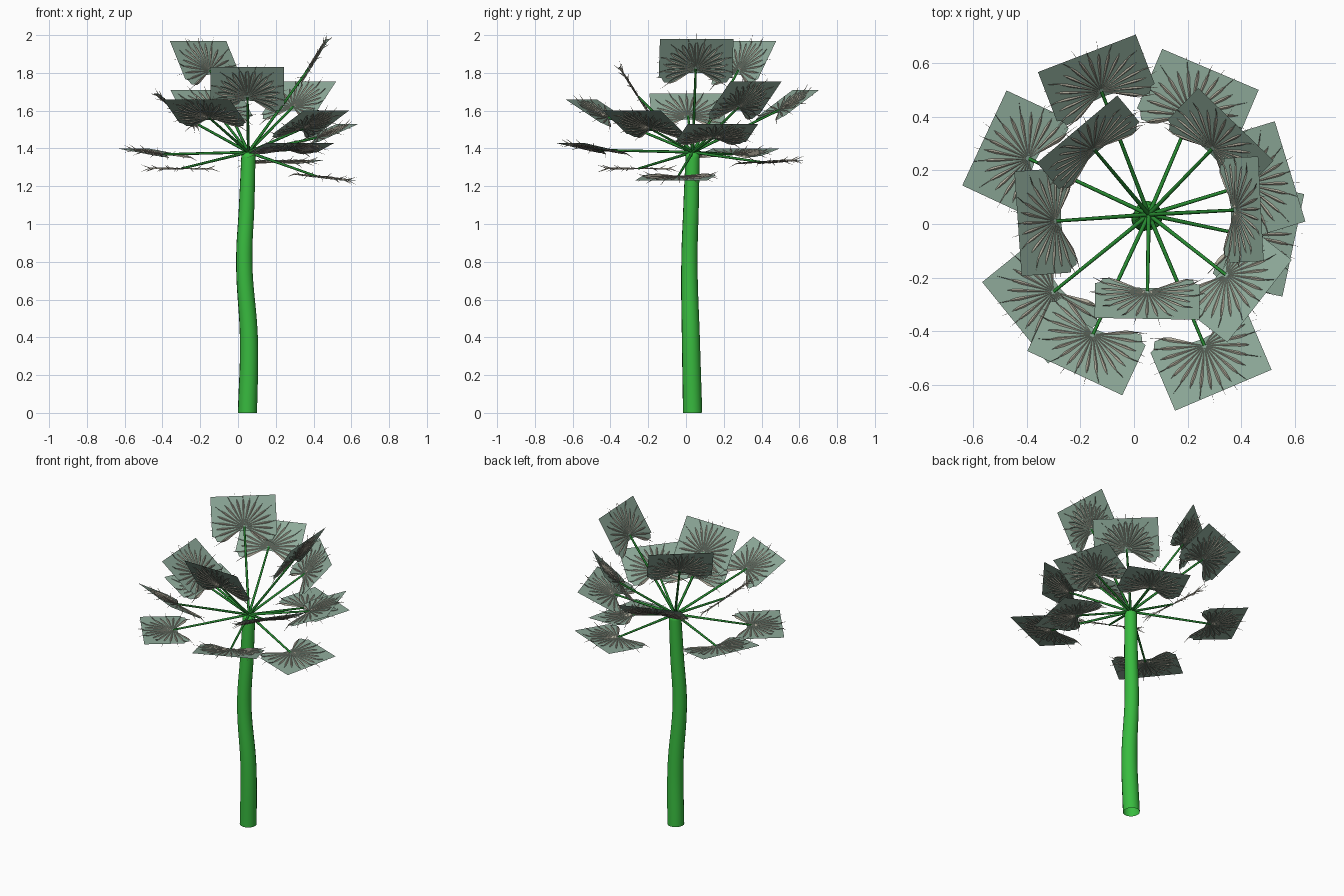
import bpy, math
from mathutils import Vector, Matrix

if "Cube" in bpy.data.objects:
    bpy.data.objects.remove(bpy.data.objects["Cube"])

CROWN = Vector((0.055, 0.035, 1.38))


def material(name, rgb):
    m = bpy.data.materials.new(name)
    m.diffuse_color = (*rgb, 1)
    m.use_nodes = True
    m.node_tree.nodes["Principled BSDF"].inputs["Base Color"].default_value = m.diffuse_color
    return m


trunk_mat = material("trunk_green", (0.04, 0.5, 0.05))
stalk_mat = material("stalk_green", (0.02, 0.25, 0.03))
sheet_mat = material("leaf_green", (0.27, 0.40, 0.32))
blade_mat = material("leaf_tan", (0.45, 0.42, 0.34))


def tube(name, points, mat):
    """Round tube through (x, y, z, radius) points, converted to a mesh."""
    cu = bpy.data.curves.new(name, 'CURVE')
    cu.dimensions = '3D'
    cu.bevel_depth = 1.0
    cu.bevel_resolution = 6 if len(points) > 2 else 2
    cu.resolution_u = 8 if len(points) > 2 else 1
    sp = cu.splines.new('BEZIER')
    sp.bezier_points.add(len(points) - 1)
    for bp, (x, y, z, r) in zip(sp.bezier_points, points):
        bp.co = (x, y, z)
        bp.radius = r
        bp.handle_left_type = bp.handle_right_type = 'AUTO'
    tmp = bpy.data.objects.new(name + "_path", cu)
    bpy.context.collection.objects.link(tmp)
    dg = bpy.context.evaluated_depsgraph_get()
    me = bpy.data.meshes.new_from_object(tmp.evaluated_get(dg))
    bpy.data.objects.remove(tmp)
    me.materials.clear()
    me.materials.append(mat)
    for p in me.polygons:
        p.use_smooth = True
    ob = bpy.data.objects.new(name, me)
    bpy.context.collection.objects.link(ob)
    return ob


# Gently swaying trunk with a closed top
tube("trunk", [(0.05, 0.035, 0, 0.051), (0.058, 0.026, 0.38, 0.048),
               (0.033, 0.018, 0.8, 0.043), (0.046, 0.027, 1.1, 0.041),
               (0.055, 0.035, 1.37, 0.037), (0.055, 0.035, 1.39, 0.002)], trunk_mat)

# Leaf mesh: origin at the stalk tip, +x outward, z is the leaf normal
REACH = 0.185     # stalk tip to outer edge
HALF = 0.195      # half width
half_rim = [(-0.025, 0.0), (-0.03, 0.05), (-0.048, 0.09), (-0.085, 0.125),
            (-0.088, 0.165), (-0.06, 0.18), (-0.055, HALF), (REACH, HALF)]


def leaf_mesh():
    verts, faces, mats = [(0.0, 0.0, 0.0)], [], []
    # Flat sheet with notched inner edge, mirrored across its midline
    for side in (1, -1):
        start = len(verts)
        rim = half_rim + [(REACH, 0.0)]
        verts.extend((x, side * y, 0.0) for x, y in rim)
        for i in range(len(rim) - 1):
            f = (0, start + i + 1, start + i)
            faces.append(f if side > 0 else f[::-1])
            mats.append(0)
    # Radiating folded blades that break through the sheet and end in spines
    n = 19
    for k in range(n):
        a = math.radians(-122 + 244 * k / (n - 1))
        c, s = math.cos(a), math.sin(a)
        tip_z = 0.02 if k % 2 else -0.02
        reach = min(REACH / max(abs(c), 1e-3), HALF / max(abs(s), 1e-3)) + 0.028
        reach = min(reach, 0.222)
        prof = [(0.01, 0.001, 0.001), (0.13, 0.012, 0.004),
                (0.155, 0.008, 0.004), (0.168, 0.0015, 0.003)]
        start = len(verts)
        for r, w, h in prof:
            for off, z in ((-w, -h), (0, h), (w, -h)):
                verts.append((r * c - off * s, r * s + off * c, z))
        verts.append((reach * c, reach * s, tip_z))
        tip = len(verts) - 1
        for i in range(len(prof) - 1):
            for j in range(2):
                b = start + i * 3 + j
                faces.append((b, b + 3, b + 4, b + 1))
                mats.append(1)
        b = start + (len(prof) - 1) * 3
        faces.extend([(b, tip, b + 1), (b + 1, tip, b + 2)])
        mats.extend([1, 1])
    me = bpy.data.meshes.new("fan_leaf")
    me.from_pydata(verts, [], faces)
    me.materials.append(sheet_mat)
    me.materials.append(blade_mat)
    me.polygons.foreach_set("material_index", mats)
    me.update()
    return me


leaf = leaf_mesh()

# Per leaf: azimuth, horizontal reach of outer edge, its height above the crown
fronds = [(3, 0.418, 0.60), (17, 0.55, 0.15), (46, 0.467, 0.375), (67, 0.587, -0.04),
          (111, 0.643, 0.33), (130, 0.415, 0.59), (155, 0.675, 0.02), (184, 0.488, 0.31),
          (219, 0.640, -0.085), (245, 0.651, 0.28), (269, 0.388, 0.45), (293, 0.71, 0.05),
          (322, 0.523, 0.22), (348, 0.55, -0.15)]

for i, (az, reach, rise) in enumerate(fronds, 1):
    pitch = math.atan2(rise, reach) + math.radians(3 if rise > 0.5 else 8)
    turn = Matrix.Rotation(math.radians(az), 4, 'Z')
    r = reach - REACH * math.cos(pitch)
    z = rise - REACH * math.sin(pitch)
    tip = CROWN + turn @ Vector((r, 0, z))
    tube(f"stalk_{i:02d}", [(*CROWN, 0.008), (*tip, 0.006)], stalk_mat)
    ob = bpy.data.objects.new(f"leaf_{i:02d}", leaf)
    ob.matrix_world = Matrix.Translation(tip) @ turn @ Matrix.Rotation(-pitch, 4, 'Y')
    bpy.context.collection.objects.link(ob)
